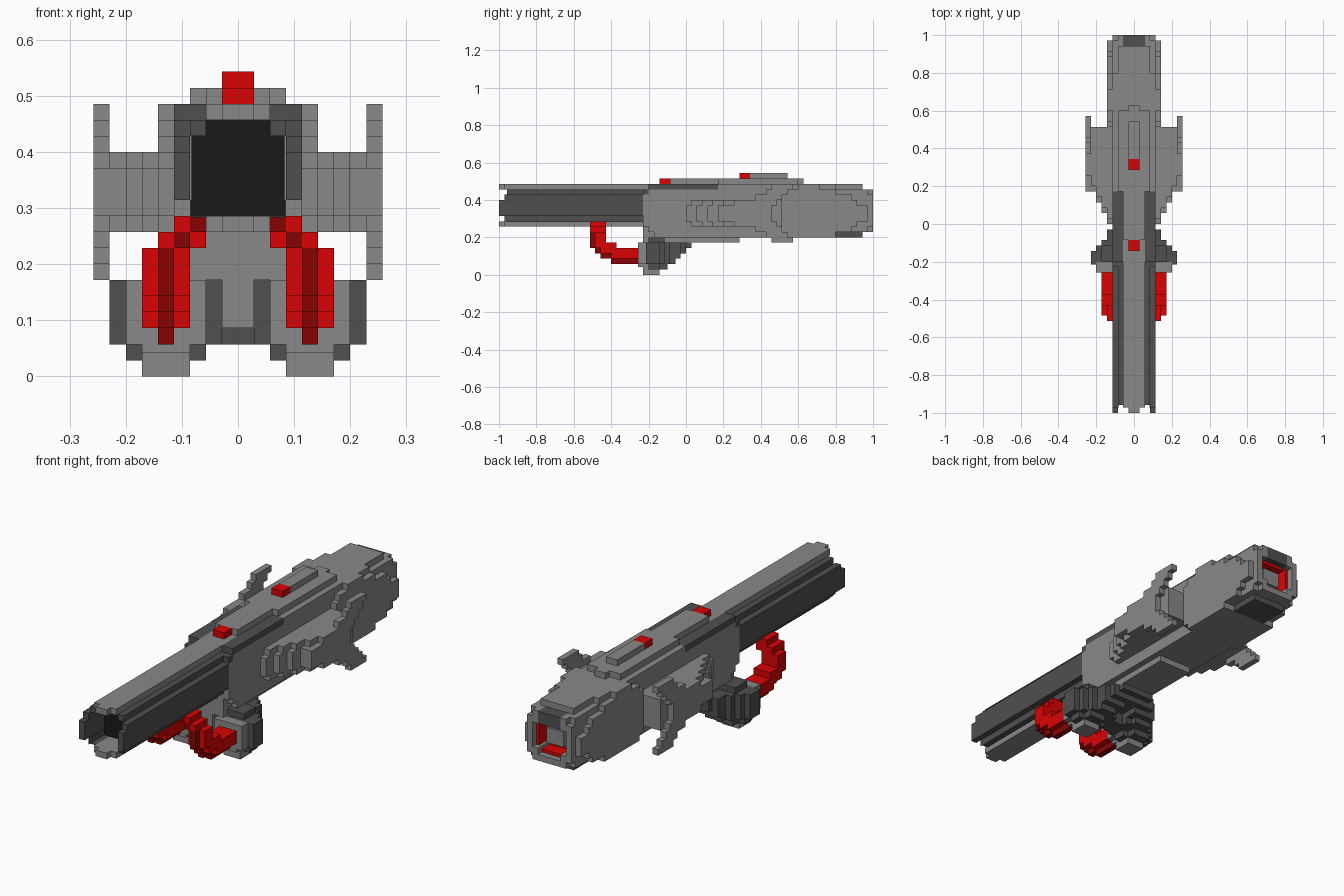
import bpy, bmesh
from mathutils import Matrix, Vector

if "Cube" in bpy.data.objects:
    bpy.data.objects.remove(bpy.data.objects["Cube"], do_unlink=True)

U = 2 / 70  # one block


def material(name, r, g, b):
    m = bpy.data.materials.new(name)
    m.use_nodes = True
    m.diffuse_color = (r, g, b, 1)
    m.node_tree.nodes["Principled BSDF"].inputs["Base Color"].default_value = (r, g, b, 1)
    return m


GREY = material("mid grey", 0.25, 0.25, 0.25)
DARK = material("dark grey", 0.08, 0.08, 0.08)
BLACK = material("near black", 0.010, 0.010, 0.010)
RED = material("red", 0.70, 0.001, 0.001)
DEEP = material("deep red", 0.25, 0.001, 0.001)


def part(name, mat, boxes, mirror=False):
    """Boxes are (x0, x1, y0, y1, z0, z1) in block units."""
    bm = bmesh.new()
    for x0, x1, y0, y1, z0, z1 in boxes:
        spans = [(x0, x1), (-x1, -x0)] if mirror else [(x0, x1)]
        for a, b in spans:
            mid = Vector((a + b, y0 + y1, z0 + z1)) * U / 2
            size = (abs(b - a) * U, (y1 - y0) * U, (z1 - z0) * U, 1)
            bmesh.ops.create_cube(bm, size=1, matrix=Matrix.Translation(mid) @ Matrix.Diagonal(size))
    me = bpy.data.meshes.new(name)
    bm.to_mesh(me)
    bm.free()
    me.materials.append(mat)
    ob = bpy.data.objects.new(name, me)
    bpy.context.collection.objects.link(ob)
    return ob


# Barrel: top and bottom rails, side plates with recessed edges, black core
part("barrel_top_rail", GREY, [(-1, 1, -35, -7, 16, 17), (-2, 2, -34, -7, 16, 17)])
part("barrel_bottom_rail", GREY, [(-1, 1, -35, -7, 9, 10), (-2, 2, -34, -7, 9, 10)])
part("barrel_side_plate", DARK, [
    (3, 4, -35, -8, 11, 14),
    (3, 4, -34, -8, 11, 15),
    (2, 3, -33.5, -8, 15, 16),
    (2.9, 3, -34, -8, 10, 11),
    (2, 3, -33.5, -8, 9.9, 10),
], mirror=True)
part("barrel_core", BLACK, [(-2.9, 2.9, -30, -8, 10, 15), (-2, 2, -30, -8, 15, 16)])

# Main body, with stepped front edge and keel
part("body", GREY, [
    (-4, 4, -8, 31, 9, 15),
    (-4, 4, -7, 31, 8, 16),
    (-3, 3, -8, 28, 7, 9),
    (-4, 4, -6, 28, 7, 8),
    (-2, 2, -7, 33, 16, 17),
    (-4, 4, 6, 28, 16, 17),
    (-3, 3, 28, 33, 16, 17),
    (-3, 3, -8, 10, 6, 7),
])
part("body_top_groove", DARK, [(2, 4, -7, 6, 16, 17), (2, 4, -8, -7, 15, 16)], mirror=True)
part("rear_belly_plate", DARK, [(-3, 3, 28, 33, 7, 8)])

# Raised spine on top
part("spine", GREY, [
    (-2, 2, -3, 21, 17, 18),
    (-3, 3, 6, 21, 17, 18),
    (-1, 1, 21, 22, 17, 18),
    (-1, 1, 12, 19, 18, 19),
])
part("spine_light", RED, [(-1, 1, 10, 12, 18, 19)])
part("front_sight", RED, [(-1, 1, -5, -3, 17, 18)])

# Rear side armour
part("rear_armour", GREY, [
    (4, 5, 16, 34, 10, 13),
    (4, 5, 17, 32, 9, 14),
    (4, 5, 18, 31, 8, 15),
    (4, 5, 19, 28, 7, 16),
    (4, 5, 21, 25, 16, 17),
], mirror=True)

# Side wings: layers stepping outwards, each beginning further back
wing = []
for i, y in enumerate((0, 2, 4, 6)):
    wing += [(4 + i, 5 + i, y, 16, 10, 13), (4 + i, 5 + i, y + 1, 18, 9, 14)]
part("side_wing", GREY, wing, mirror=True)

# Swept fins: the ends trail behind the middle
fin = [(8, 9, 6, 16, 10, 13)]
for step, (y0, y1) in enumerate(((9, 17), (13, 18), (15, 19), (16, 20))):
    fin += [(8, 9, y0, y1, 9 - step, 10 - step), (8, 9, y0, y1, 13 + step, 14 + step)]
part("side_fin", GREY, fin, mirror=True)

# Rear nozzle: hollow ring with dark roof, red lining and a grey plug
part("nozzle_sides", GREY, [(3, 4, 31, 35, 9, 15), (2, 3, 31, 35, 8, 10),
                            (2, 3, 31, 35, 14, 16), (3, 4, 31, 34, 8, 16)], mirror=True)
part("nozzle_bottom", GREY, [(-2, 2, 31, 35, 8, 9)])
part("nozzle_roof", DARK, [(-2, 2, 31, 35, 14, 16)])
part("nozzle_lining", RED, [(-3, 3, 31, 32, 9, 14), (-2, 2, 32, 34, 9, 9.5),
                            (-2, 2, 32, 34, 13.5, 14)])
part("nozzle_lining_sides", RED, [(2.5, 3, 32, 34, 10, 14)], mirror=True)
part("nozzle_plug", GREY, [(-1.5, 1.5, 32, 33.5, 10.5, 13)])

# Pods under the body: light front, dark tail rising to the rear
part("pod_front", GREY, [
    (2, 7, -9, -7, 2, 6),
    (3, 6, -9, -7, 1.5, 2),
    (3, 6, -8, -5, 0, 1),
    (3, 6, -8, -7, 1, 2),
    (1, 3, -8, -7, 6, 7),
], mirror=True)
part("pod_rear", DARK, [
    (1, 8, -7.5, -5, 2, 6),
    (2, 7, -7, -5, 1, 2),
    (3, 6, -5, -3.5, 1, 2),
    (1, 7, -5, -4, 2, 6),
    (1, 6, -4, -3, 2, 6),
    (2, 5, -3, -2, 2, 6),
    (1, 5, -3, -1, 3, 6),
    (0, 4, -1, 0, 4, 6),
    (0, 3, 0, 1, 5, 6),
    (3, 6, -7, -4, 6, 7),
], mirror=True)
part("pod_bridge", DARK, [(-3, 3, -7, -4, 2, 6), (-3, 3, -4, -1, 4, 6)])
part("pod_bridge_front", GREY, [(-1, 1, -8, -7, 3, 6)])

# Claws curving from the barrel down and back into the pods
part("claw", RED, [
    (2, 4, -17, -15, 9, 10),
    (3, 4, -18, -17, 9, 10),
    (2, 5, -17, -15, 8, 9),
    (4, 5, -18, -17, 8, 9),
    (3, 6, -17, -15, 5, 8),
    (3, 6, -16, -13, 4, 6),
    (3, 6, -14, -9, 3, 5),
], mirror=True)
part("claw_ridge", DEEP, [
    (2, 3, -18, -17, 9, 10),
    (3, 4, -18, -17, 8, 9),
    (4, 5, -18, -17, 5, 8),
    (4, 5, -17, -16, 4, 5),
    (4, 5, -16, -14, 3, 4),
    (4, 5, -14, -9, 2, 3),
], mirror=True)
